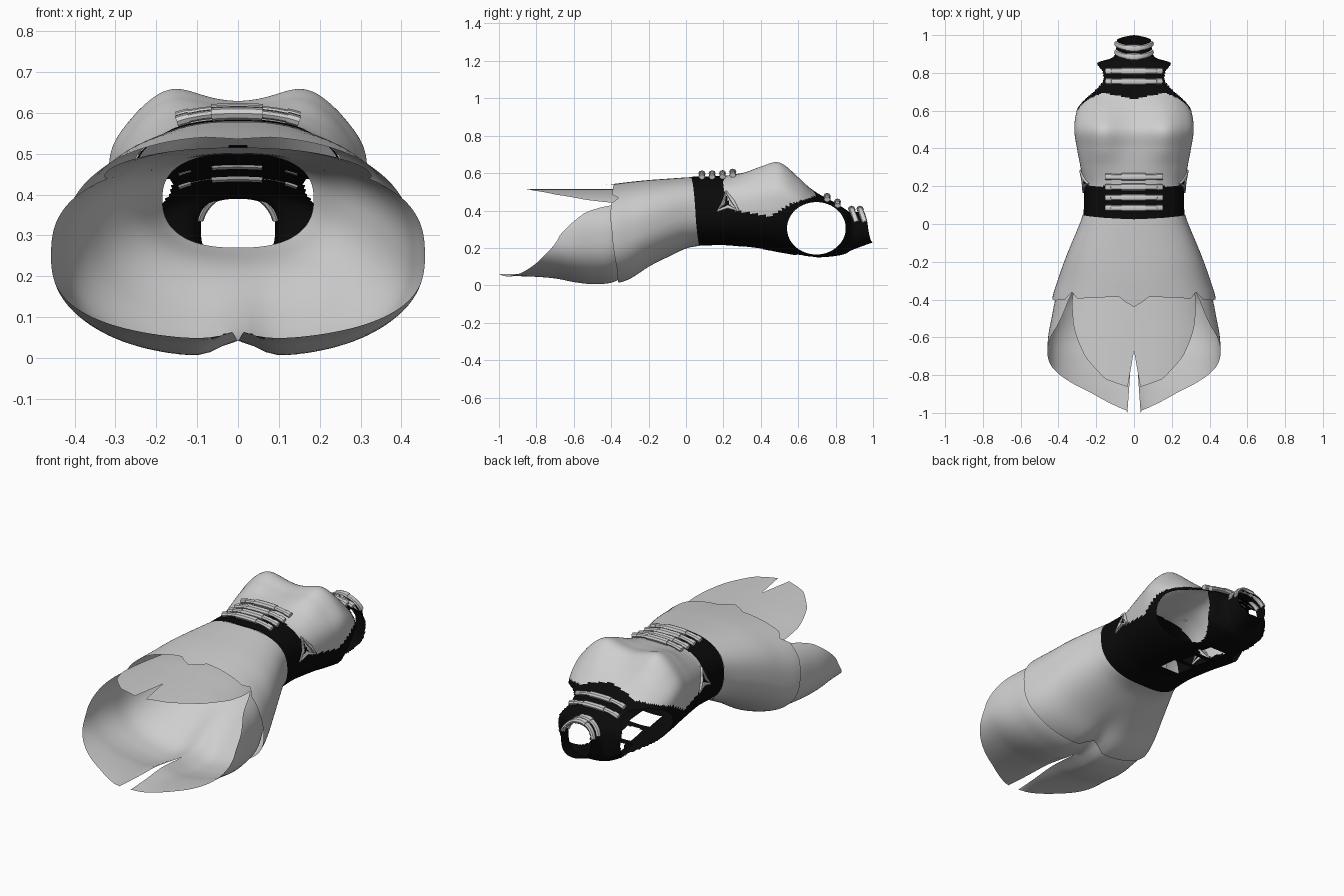
import bpy, bmesh, math
from mathutils import Vector

if "Cube" in bpy.data.objects:
    bpy.data.objects.remove(bpy.data.objects["Cube"])

N = 2.45          # roundness of every cross-section


def material(name, c):
    m = bpy.data.materials.new(name)
    m.diffuse_color = (*c, 1)
    m.use_nodes = True
    m.node_tree.nodes["Principled BSDF"].inputs["Base Color"].default_value = m.diffuse_color
    return m


LIGHT = material("pale_grey_cloth", (0.62, 0.62, 0.62))
BLACK = material("black_cloth", (0.003, 0.003, 0.003))


def lerp(table, v):
    """Piecewise linear lookup in [(key, value), ...]."""
    if v <= table[0][0]:
        return table[0][1]
    for (a, p), (b, q) in zip(table, table[1:]):
        if v <= b:
            return p + (q - p) * (v - a) / (b - a)
    return table[-1][1]


def station(rows, y):
    """Smooth (cubic Hermite) lookup of section values along the body."""
    y = min(max(y, rows[0][0]), rows[-1][0])
    i = max(k for k in range(len(rows) - 1) if rows[k][0] <= y)
    a, b = rows[i], rows[i + 1]
    p, q = rows[max(i - 1, 0)], rows[min(i + 2, len(rows) - 1)]
    h = b[0] - a[0]
    u = (y - a[0]) / h
    out = []
    for k in range(1, len(a)):
        m0 = (b[k] - p[k]) / (b[0] - p[0]) * h
        m1 = (q[k] - a[k]) / (q[0] - a[0]) * h
        out.append((2*u**3 - 3*u*u + 1) * a[k] + (u**3 - 2*u*u + u) * m0
                   + (3*u*u - 2*u**3) * b[k] + (u**3 - u*u) * m1)
    return out


# sections: y, half width, top, bottom, height of widest point, bump
TORSO = [(.02, .27, .580, .210, .40, 0), (.10, .265, .583, .213, .40, 0),
         (.20, .265, .585, .215, .40, 0), (.30, .283, .600, .207, .42, .01),
         (.40, .302, .615, .195, .44, .035), (.50, .316, .625, .175, .46, .045),
         (.60, .302, .565, .160, .42, .025), (.70, .25, .495, .150, .36, 0),
         (.80, .212, .440, .157, .33, 0), (.855, .19, .405, .170, .32, 0),
         (.88, .115, .390, .185, .31, 0), (.93, .095, .395, .205, .31, 0),
         (1.0, .09, .410, .230, .32, 0)]
OVER = [(-.45, .44, .535, .005, .25, .04), (-.38, .43, .543, .005, .25, .04),
        (-.30, .405, .553, .03, .27, .03), (-.20, .37, .563, .095, .32, .01),
        (-.10, .33, .570, .150, .36, 0), (0, .288, .577, .197, .39, 0),
        (.06, .267, .580, .210, .40, 0)]
UNDER = [(-1, .45, .515, .045, .25, .015), (-.85, .458, .515, .045, .25, .015),
         (-.70, .458, .515, .033, .25, .03), (-.60, .455, .515, .013, .25, .04),
         (-.50, .437, .515, .002, .25, .04), (-.38, .41, .515, .015, .26, .04),
         (-.25, .345, .510, .10, .32, .02), (-.10, .25, .500, .22, .37, 0),
         (.05, .185, .500, .27, .39, 0)]


def section(rows, y, t, bust=False):
    """Point of the right half at angle t (-90 back centre, 90 front centre)."""
    w, zt, zb, zc, bump = station(rows, y)
    c, s = max(math.cos(t), 0), math.sin(t)
    x = w * c ** (2 / N) if c > 1e-6 else 0
    r = abs(s) ** (2 / N)
    z = zc + (zt - zc) * r if s > 0 else zc - (zc - zb) * r
    if bust and s > 0:
        z += bump * math.exp(-((x - .17) / .09) ** 2) * min(1, s * 1.5)
    if not bust and s < 0:
        z += bump * math.exp(-(x / .06) ** 2)
    return Vector((x, y, z))


def finish(name, bm, mats):
    me = bpy.data.meshes.new(name)
    bm.to_mesh(me)
    bm.free()
    ob = bpy.data.objects.new(name, me)
    bpy.context.collection.objects.link(ob)
    for m in mats:
        me.materials.append(m)
    bpy.ops.object.select_all(action='DESELECT')
    bpy.context.view_layer.objects.active = ob
    ob.select_set(True)
    bpy.ops.object.shade_smooth_by_angle(angle=math.radians(40))
    return ob


def shell(name, point, cols, rows, mats, edit=None):
    """Grid of point(u, v) for the right half, mirrored to the left."""
    bm = bmesh.new()
    g = [[bm.verts.new(point(i / cols, j / rows)) for j in range(rows + 1)]
         for i in range(cols + 1)]
    for i in range(cols):
        for j in range(rows):
            bm.faces.new((g[i][j], g[i + 1][j], g[i + 1][j + 1], g[i][j + 1]))
    if edit:
        edit(bm)
    dup = bmesh.ops.duplicate(bm, geom=bm.verts[:] + bm.edges[:] + bm.faces[:])["geom"]
    for v in dup:
        if isinstance(v, bmesh.types.BMVert):
            v.co.x = -v.co.x
    bmesh.ops.reverse_faces(bm, faces=[f for f in dup if isinstance(f, bmesh.types.BMFace)])
    bmesh.ops.remove_doubles(bm, verts=bm.verts[:], dist=1e-5)
    return finish(name, bm, mats)


# bodice: black back, waist and collar with pale bust, armholes, spine openings
def bodice_point(u, v):
    t = -math.pi / 2 + math.pi * u
    start = lerp([(0, .07), (1, .025)], u)
    end = lerp([(0, 1.0), (1, .945)], u)
    return section(TORSO, start + (end - start) * v, t, True)


SIDE = [(.2, .52), (.24, .42), (.27, .4), (.45, .37), (.55, .43), (.62, .455), (.7, .48)]
NECK = [(0, .66), (.06, .675), (.17, .695), (.22, .68), (.29, .63)]


def bodice_edit(bm):
    def hole(p):
        return ((p.y - .697) / .157) ** 2 + ((p.z - .305) / .14) ** 2
    gone = []
    for f in bm.faces:
        c = f.calc_center_median()
        f.material_index = int(.2 < c.y < lerp(NECK, c.x) and c.z > lerp(SIDE, c.y))
        spine = c.z < .25 and c.x < .055 and any(a < c.y < a + .11 for a in (.3, .445, .59))
        if hole(c) < 1 and c.x > .05 or spine:
            gone.append(f)
    bmesh.ops.delete(bm, geom=gone, context='FACES')
    for v in bm.verts:                      # round off the armhole rim
        k = hole(v.co)
        if v.is_boundary and .6 < k < 1.5 and v.co.x > .06:
            v.co.y = .697 + (v.co.y - .697) / math.sqrt(k)
            v.co.z = .305 + (v.co.z - .305) / math.sqrt(k)


shell("bodice", bodice_point, 64, 130, [BLACK, LIGHT], bodice_edit)


# short overskirt with a notch at the front centre
def over_point(u, v):
    t = -math.pi / 2 + math.pi * u
    hem = lerp([(0, -.33), (.04, -.36), (.3, -.37), (.6, -.405), (.7, -.40),
                (.74, -.36), (.78, -.395), (.96, -.385), (1, -.44)], u)
    start = lerp([(0, .075), (1, .025)], u)
    return section(OVER, start + (hem - start) * v, t)


shell("overskirt", over_point, 50, 24, [LIGHT])

# long underskirt: back and front panels parted at the sides, slit at the centre
SPLIT = math.radians(40)
BACK_HEM = [(0, -.35), (.05, -.47), (.1, -.54), (.2, -.61), (.3, -.68), (.45, -.75),
            (.6, -.81), (.8, -.89), (1, -1)]
FRONT_HEM = [(0, -.35), (.07, -.44), (.15, -.53), (.4, -.70), (.7, -.82), (1, -.87)]


def panel(end, hems, slit_start, slit_end):
    def point(u, v):
        t = SPLIT + (end - SPLIT) * u
        y = .05 + (lerp(hems, u) - .05) * v
        p = section(UNDER, y, t)
        gap = max(0, (slit_start - y) / (slit_start - slit_end)) * .035
        p.x = max(p.x, gap)
        return p
    return point


shell("underskirt_back", panel(-math.pi / 2, BACK_HEM, -.5, -1), 44, 40, [LIGHT])
shell("underskirt_front", panel(math.pi / 2, FRONT_HEM, -.67, -.87), 28, 36, [LIGHT])


# straps: flattened tubes laid along a path
def tube(bm, path, ra, rb, closed=False, sides=8):
    rings, n = [], len(path)
    for i, p in enumerate(path):
        a = path[(i - 1) % n] if closed else path[max(i - 1, 0)]
        b = path[(i + 1) % n] if closed else path[min(i + 1, n - 1)]
        d = (b - a).normalized()
        out = Vector((p.x, 0, p.z - .33)).normalized()
        wide = d.cross(out).normalized()
        out = wide.cross(d)
        rings.append([bm.verts.new(p + wide * ra * math.cos(k * math.tau / sides)
                                   + out * rb * math.sin(k * math.tau / sides))
                      for k in range(sides)])
    for i in range(n if closed else n - 1):
        r, s = rings[i], rings[(i + 1) % n]
        for k in range(sides):
            bm.faces.new((r[k], r[(k + 1) % sides], s[(k + 1) % sides], s[k]))
    if not closed:
        bm.faces.new(rings[0][::-1])
        bm.faces.new(rings[-1])


def top_z(y, x):
    w, zt, zb, zc, _ = station(TORSO, y)
    return zc + (zt - zc) * (1 - min(abs(x) / w, .99) ** N) ** (1 / N)


def strap(name, y, half, lift):
    bm = bmesh.new()
    for x0, x1, ra, rb in ((-half, half, .015, .011), (-.065, .06, .019, .016),
                           (-half, -half + .03, .017, .014), (half - .03, half, .017, .014)):
        xs = [x0 + (x1 - x0) * i / 10 for i in range(11)]
        tube(bm, [Vector((x, y, top_z(y, x) + lift)) for x in xs], ra, rb)
    finish(name, bm, [LIGHT])


for i, y in enumerate((.085, .14, .195, .25)):
    strap(f"waist_strap_{i + 1}", y, .15, .016)
for i, y in enumerate((.755, .81)):
    strap(f"chest_strap_{i + 1}", y, .148, .014)

# collar straps wrapped around the front of the neck
for i, y in enumerate((.885, .93)):
    bm = bmesh.new()
    for a0, a1, ra, rb in ((15, 165, .015, .011), (72, 112, .019, .016)):
        path = []
        for k in range(17):
            a = math.radians(a0 + (a1 - a0) * k / 16)
            path.append(Vector((.098 * math.cos(a), y + .035 * (1 - math.sin(a)),
                                .315 + .095 * math.sin(a))))
        tube(bm, path, ra, rb)
    finish(f"collar_strap_{i + 1}", bm, [LIGHT])

# small looped tabs on each side of the waist
for name, sgn in (("right_side_tab", 1), ("left_side_tab", -1)):
    bm = bmesh.new()
    corners = [(.17, .40), (.20, .44), (.215, .50), (.25, .45), (.28, .40), (.225, .42)]
    path = []
    for y, z in corners:
        w, zt, zb, zc, _ = station(TORSO, y)
        r = max(0, (z - zc) / (zt - zc))
        path.append(Vector((sgn * (w * (1 - r ** N) ** (1 / N) + .003), y, z)))
    tube(bm, path, .011, .007, closed=True)
    finish(name, bm, [LIGHT])
